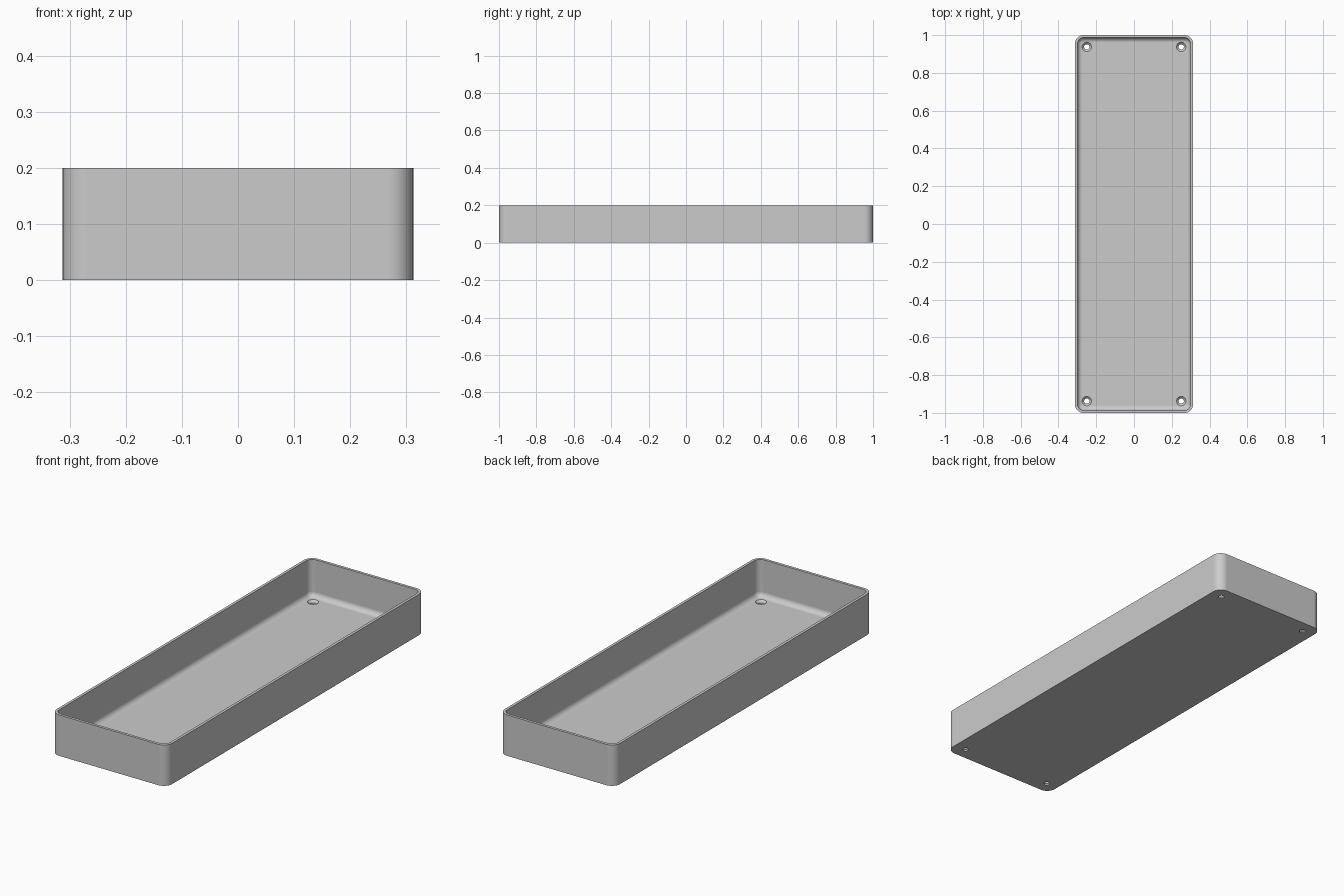
import bpy
import bmesh
from math import sin, cos, pi

cube = bpy.data.objects.get("Cube")
if cube:
    bpy.data.objects.remove(cube, do_unlink=True)

# Main sizes
HALF_X, HALF_Y, HEIGHT = 0.3125, 1.0, 0.2
CORNER, WALL, FLOOR, FILLET = 0.045, 0.0135, 0.018, 0.025
HOLE_X, HOLE_Y, HOLE_R, SINK_R = 0.25, 0.9375, 0.014, 0.025
STEPS = 8

grey = bpy.data.materials.new("light grey")
grey.use_nodes = True
colour = (0.6, 0.6, 0.6, 1)
grey.diffuse_color = colour
grey.node_tree.nodes["Principled BSDF"].inputs["Base Color"].default_value = colour


def rounded_rectangle(inset, z):
    """Points of the rounded outline, moved inwards by inset."""
    r = CORNER - inset
    points = []
    for k, (sx, sy) in enumerate(((1, 1), (-1, 1), (-1, -1), (1, -1))):
        for i in range(STEPS + 1):
            a = (k + i / STEPS) * pi / 2
            points.append((sx * (HALF_X - CORNER) + r * cos(a),
                           sy * (HALF_Y - CORNER) + r * sin(a), z))
    return points


def circle(x, y, r, z, sides=32):
    return [(x + r * cos(2 * pi * i / sides), y + r * sin(2 * pi * i / sides), z)
            for i in range(sides)]


def loft(bm, outlines):
    """Join equal outlines into a closed solid."""
    rings = [[bm.verts.new(p) for p in outline] for outline in outlines]
    n = len(rings[0])
    for low, high in zip(rings, rings[1:]):
        for i in range(n):
            j = (i + 1) % n
            bm.faces.new((low[i], low[j], high[j], high[i]))
    bm.faces.new(rings[0][::-1])
    bm.faces.new(rings[-1])


def make_object(name, bm):
    bmesh.ops.recalc_face_normals(bm, faces=bm.faces)
    mesh = bpy.data.meshes.new(name)
    bm.to_mesh(mesh)
    bm.free()
    mesh.materials.append(grey)
    obj = bpy.data.objects.new(name, mesh)
    bpy.context.collection.objects.link(obj)
    return obj


# Tray: outer wall, rim, inner wall, then a fillet down to the floor
profile = [(0, 0), (0, HEIGHT), (WALL, HEIGHT)]
for i in range(STEPS + 1):
    a = i / STEPS * pi / 2
    profile.append((WALL + FILLET * (1 - cos(a)), FLOOR + FILLET * (1 - sin(a))))
bm = bmesh.new()
loft(bm, [rounded_rectangle(d, z) for d, z in profile])
tray = make_object("tray", bm)

# Countersunk screw holes in the four corners of the floor
bm = bmesh.new()
for x in (-HOLE_X, HOLE_X):
    for y in (-HOLE_Y, HOLE_Y):
        loft(bm, [circle(x, y, r, z) for r, z in (
            (HOLE_R, -0.02), (HOLE_R, FLOOR - 0.011),
            (SINK_R, FLOOR), (SINK_R, FLOOR + 0.02))])
cutter = make_object("screw_hole_cutter", bm)
cutter.hide_render = True

bpy.ops.object.select_all(action="DESELECT")
tray.select_set(True)
bpy.context.view_layer.objects.active = tray
cut = tray.modifiers.new("screw holes", "BOOLEAN")
cut.operation = "DIFFERENCE"
cut.solver = "EXACT"
cut.object = cutter
bpy.ops.object.modifier_apply(modifier=cut.name)
bpy.data.objects.remove(cutter, do_unlink=True)

# Smooth corners and fillet, crisp rim and base edges, flat floor
bpy.ops.object.shade_smooth_by_angle(angle=pi / 6)
normals = tray.modifiers.new("flat floor normals", "WEIGHTED_NORMAL")
normals.keep_sharp = True
